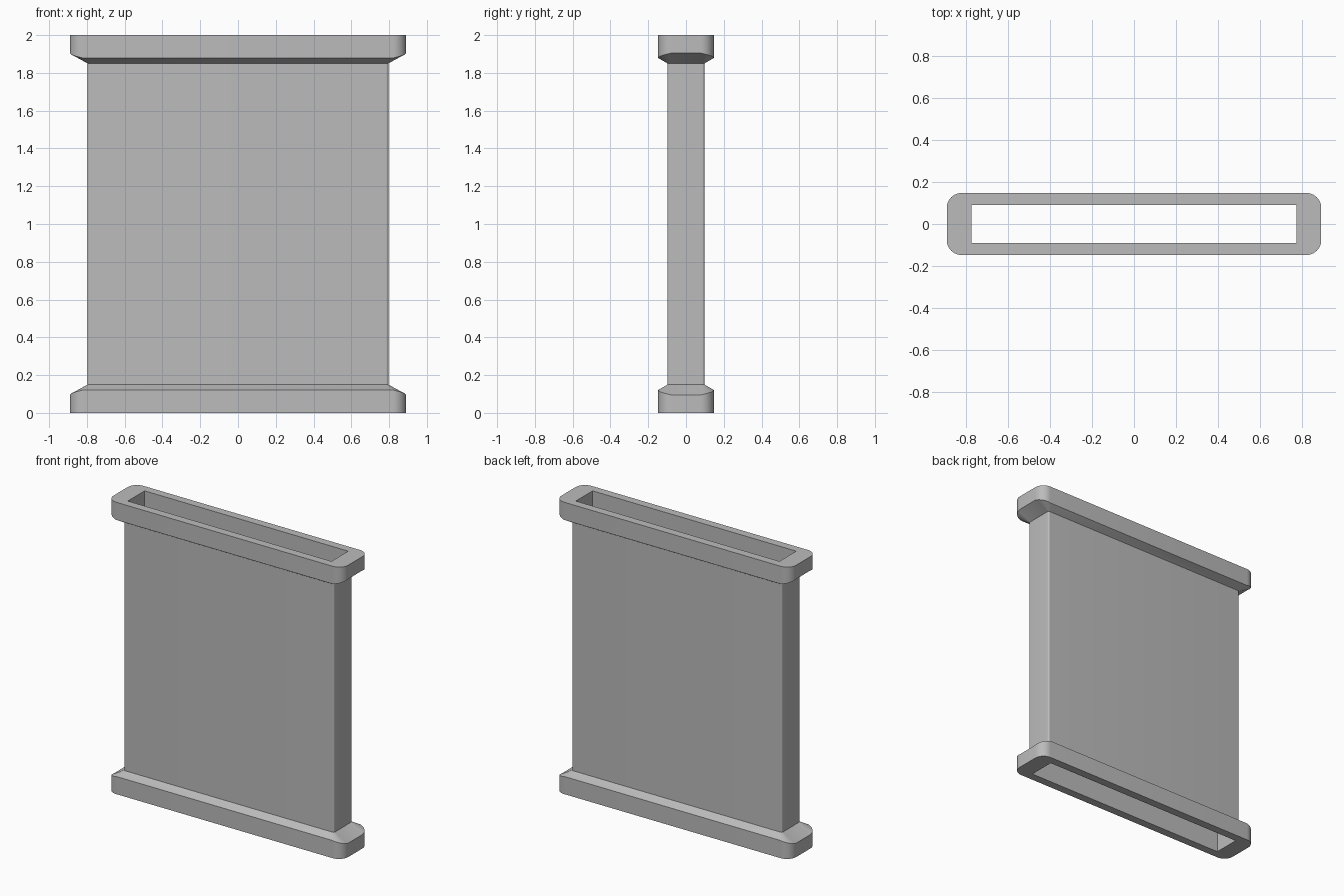
import bpy, bmesh
from math import sin, cos, pi

cube = bpy.data.objects.get("Cube")
if cube:
    bpy.data.objects.remove(cube)

HEIGHT = 2.0
SEGMENTS = 10   # steps per rounded corner


def ring(half_x, half_y, radius, z_long, z_end=None):
    """Rounded rectangle; height blends from the long sides to the ends."""
    z_end = z_long if z_end is None else z_end
    points = []
    for quarter, (sx, sy) in enumerate([(1, 1), (-1, 1), (-1, -1), (1, -1)]):
        for i in range(SEGMENTS + 1):
            a = (quarter + i / SEGMENTS) * pi / 2
            t = i / SEGMENTS if quarter % 2 == 0 else 1 - i / SEGMENTS
            points.append((sx * (half_x - radius) + radius * cos(a),
                           sy * (half_y - radius) + radius * sin(a),
                           z_end + (z_long - z_end) * t))
    return points


def flip(points):
    return [(x, y, HEIGHT - z) for x, y, z in points]


# Lower half section: opening, flange foot, flange rim, sloped collar
lower = [ring(0.772, 0.091, 0, 0),
         ring(0.89, 0.147, 0.07, 0),
         ring(0.89, 0.147, 0.07, 0.121, 0.095),
         ring(0.796, 0.098, 0.012, 0.15)]
rings = lower + [flip(r) for r in reversed(lower)]

# Loft the rings into a closed hollow sleeve
bm = bmesh.new()
loops = [[bm.verts.new(p) for p in r] for r in rings]
count = len(loops[0])
for k, lo in enumerate(loops):
    hi = loops[(k + 1) % len(loops)]
    for i in range(count):
        j = (i + 1) % count
        bm.faces.new((lo[i], lo[j], hi[j], hi[i]))
bmesh.ops.remove_doubles(bm, verts=bm.verts, dist=0.0001)
bmesh.ops.recalc_face_normals(bm, faces=bm.faces)

mesh = bpy.data.meshes.new("flanged_sleeve")
bm.to_mesh(mesh)
bm.free()
sleeve = bpy.data.objects.new("flanged_sleeve", mesh)
bpy.context.collection.objects.link(sleeve)

# Plain grey finish
grey = bpy.data.materials.new("plain_grey")
grey.use_nodes = True
colour = (0.5, 0.5, 0.5, 1)
grey.diffuse_color = colour
grey.node_tree.nodes["Principled BSDF"].inputs["Base Color"].default_value = colour
mesh.materials.append(grey)

# Smooth rounded corners, crisp edges elsewhere
bpy.ops.object.select_all(action="DESELECT")
sleeve.select_set(True)
bpy.context.view_layer.objects.active = sleeve
bpy.ops.object.shade_smooth_by_angle(angle=pi / 9)
